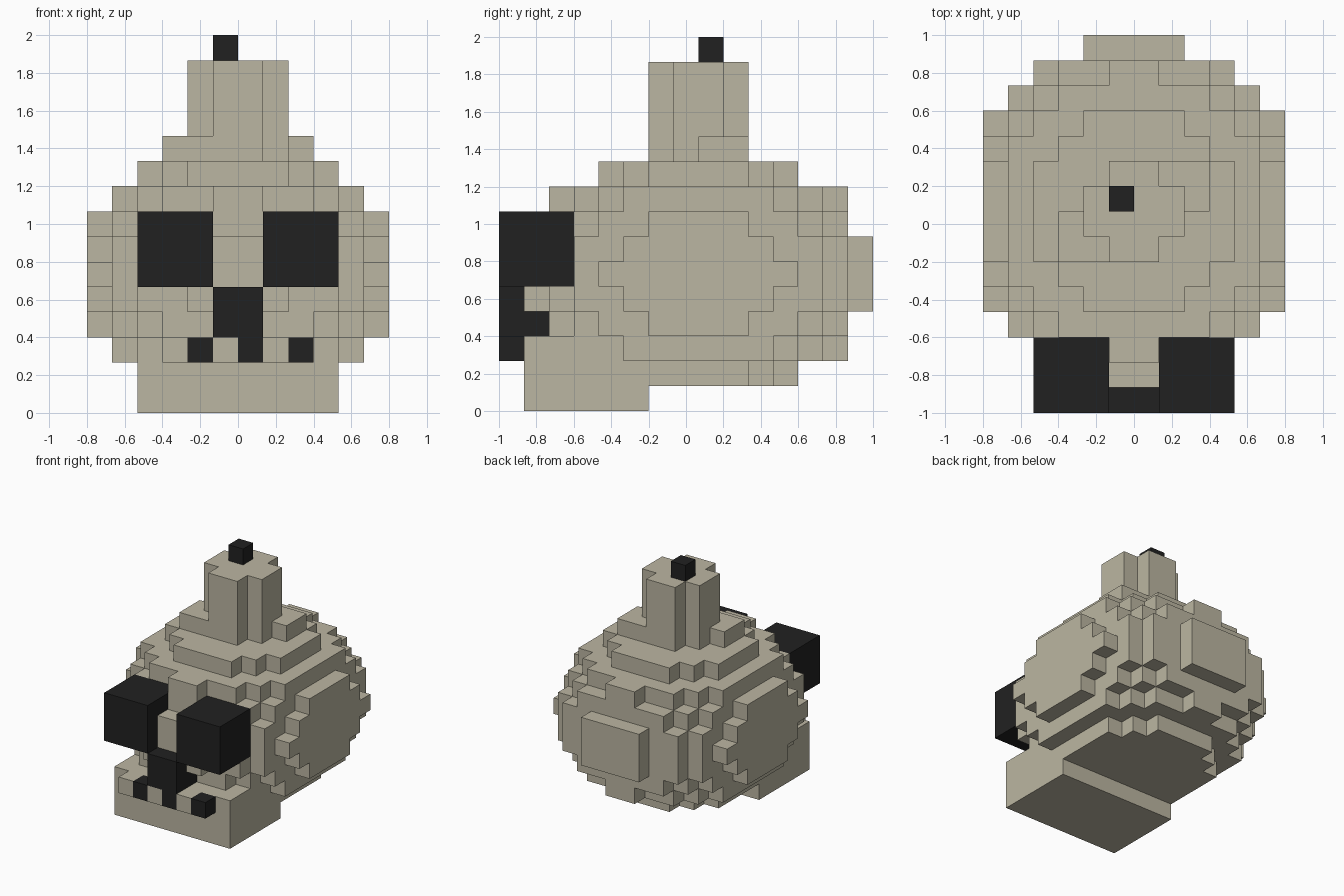
import bpy, bmesh
from mathutils import Vector

cube = bpy.data.objects.get("Cube")
if cube:
    bpy.data.objects.remove(cube, do_unlink=True)

U = 2 / 15                       # size of one block
ORIGIN = Vector((0, -1, 0))      # grid corner: x centred, y from the front, z from the ground


def material(name, rgb):
    m = bpy.data.materials.new(name)
    m.use_nodes = True
    m.diffuse_color = (*rgb, 1)
    m.node_tree.nodes["Principled BSDF"].inputs["Base Color"].default_value = (*rgb, 1)
    return m


bone = material("bone_beige", (0.50, 0.467, 0.36))
black = material("soft_black", (0.0152, 0.0152, 0.0152))


def box(x0, x1, y0, y1, z0, z1):
    """Set of grid cells filling a box."""
    return {(x, y, z) for x in range(x0, x1) for y in range(y0, y1) for z in range(z0, z1)}


def layer(z, half_widths, centre=8):
    """One slice, mirrored left-right and front-back from its half widths."""
    cells = set()
    for i, w in enumerate(half_widths):
        cells |= box(-w, w, centre + i, centre + i + 1, z, z + 1)
        cells |= box(-w, w, centre - i - 1, centre - i, z, z + 1)
    return cells


# Skull: slices from the middle outwards, mirrored up and down
skull = set()
slices = [(6, 6, 6, 6, 5, 4, 2),
          (6, 6, 6, 5, 5, 4, 2),
          (6, 6, 5, 5, 4, 3),
          (5, 5, 5, 4, 3, 1),
          (4, 4, 3, 2)]
for step, widths in enumerate(slices):
    for z in (5 - step, 5 + step):
        skull |= layer(z, widths)

# Parts, later ones take over cells shared with earlier ones
parts = [
    ("jaw", bone, box(-4, 4, 1, 6, 0, 3)),
    ("skull", bone, skull),
    ("stem", bone, box(-2, 2, 7, 9, 10, 14) | box(-1, 1, 6, 10, 10, 14)),
    ("stem_foot_right", bone, box(-3, -1, 6, 8, 10, 11)),
    ("stem_foot_left", bone, box(1, 3, 8, 10, 10, 11)),
    ("gum", bone, box(-3, 3, 0, 1, 2, 3)),
    ("stem_tip", black, box(-1, 0, 8, 9, 14, 15)),
    ("nose", black, box(-1, 1, 0, 2, 3, 4) | box(-1, 1, 0, 1, 4, 5)),
    ("eye_right", black, box(-4, -1, 0, 3, 5, 8)),
    ("eye_left", black, box(1, 4, 0, 3, 5, 8)),
]
for x, side in ((-2, "right"), (0, "middle"), (2, "left")):
    parts.append((f"tooth_{side}", black, box(x, x + 1, 0, 1, 2, 3)))

owner = {}
for name, mat, cells in parts:
    for c in cells:
        owner[c] = name


def build(name, mat, cells):
    """Mesh the outer faces of a part's own cells."""
    bm = bmesh.new()
    corners = {}

    def vert(p):
        key = tuple(p)
        if key not in corners:
            corners[key] = bm.verts.new(ORIGIN + Vector(key) * U)
        return corners[key]

    for c in sorted(cells):
        if owner[c] != name:
            continue
        for axis in range(3):
            for side in (0, 1):
                n = list(c)
                n[axis] += 2 * side - 1
                if tuple(n) in owner:
                    continue
                ring = []
                for a, b in ((0, 0), (1, 0), (1, 1), (0, 1)):
                    p = list(c)
                    p[axis] += side
                    p[(axis + 1) % 3] += a
                    p[(axis + 2) % 3] += b
                    ring.append(vert(p))
                bm.faces.new(ring if side else ring[::-1])
    bmesh.ops.dissolve_limit(bm, angle_limit=0.01, verts=bm.verts[:], edges=bm.edges[:])
    mesh = bpy.data.meshes.new(name)
    bm.to_mesh(mesh)
    bm.free()
    mesh.materials.append(mat)
    bpy.context.scene.collection.objects.link(bpy.data.objects.new(name, mesh))


for part in parts:
    build(*part)
